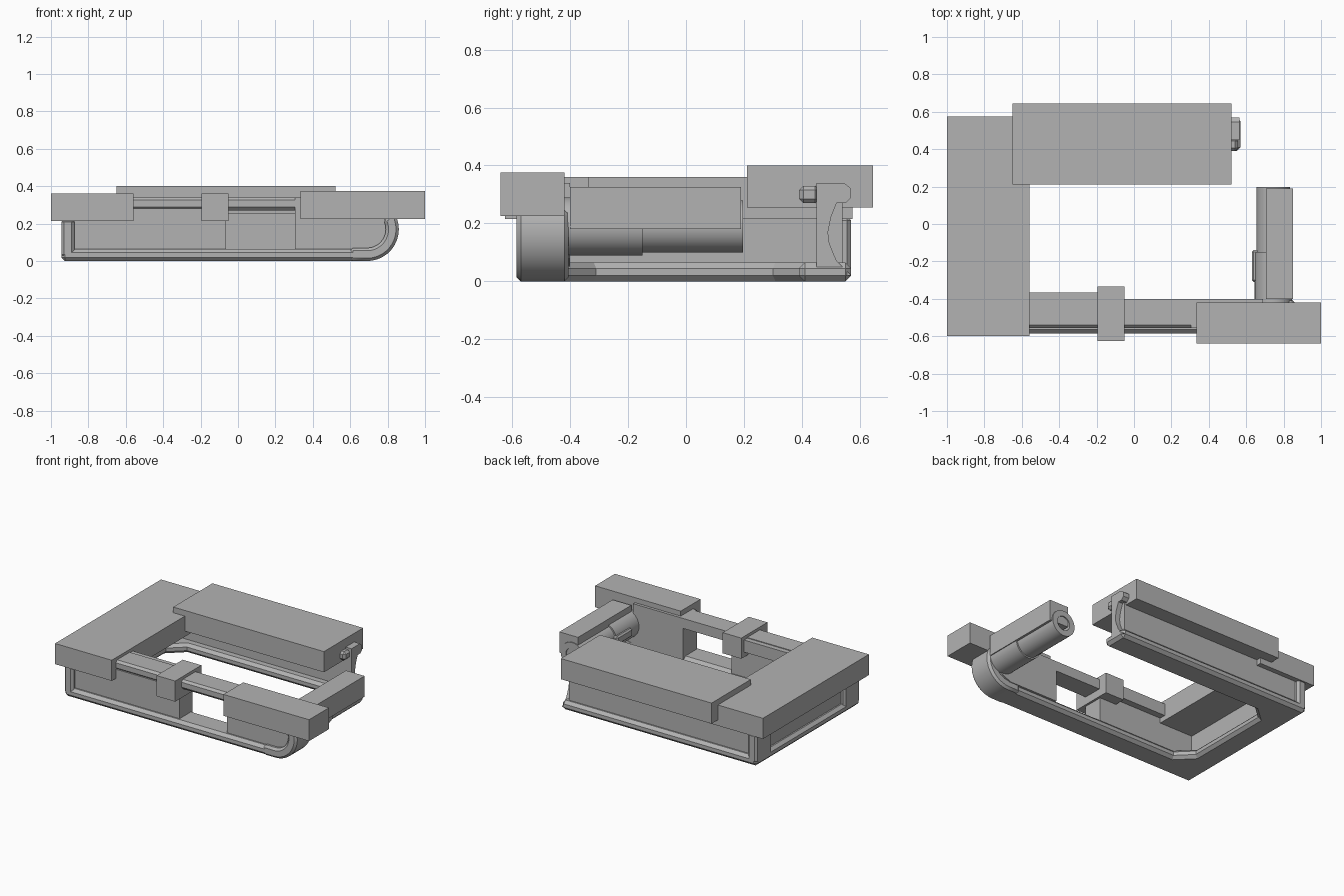
import bpy, bmesh, math
from mathutils import Vector

if "Cube" in bpy.data.objects:
    bpy.data.objects.remove(bpy.data.objects["Cube"])

grey = bpy.data.materials.new("plain_grey")
grey.diffuse_color = (0.45, 0.45, 0.45, 1)
grey.use_nodes = True
grey.node_tree.nodes["Principled BSDF"].inputs["Base Color"].default_value = grey.diffuse_color


def finish(bm, name, bevel=0.0, smooth=False):
    bmesh.ops.recalc_face_normals(bm, faces=bm.faces)
    me = bpy.data.meshes.new(name)
    bm.to_mesh(me)
    bm.free()
    me.materials.append(grey)
    ob = bpy.data.objects.new(name, me)
    bpy.context.collection.objects.link(ob)
    if bevel:
        m = ob.modifiers.new("edge", 'BEVEL')
        m.width = bevel
        m.segments = 1
        m.limit_method = 'ANGLE'
        m.angle_limit = math.radians(50)
    if smooth:
        bpy.context.view_layer.objects.active = ob
        ob.select_set(True)
        bpy.ops.object.shade_smooth_by_angle(angle=math.radians(35))
        ob.select_set(False)
    return ob


def prism(name, pts, axis, a, b, bevel=0.0, smooth=False):
    """Extrude a 2D outline along an axis from a to b."""
    place = {'x': lambda p, t: (t, p[0], p[1]),
             'y': lambda p, t: (p[0], t, p[1]),
             'z': lambda p, t: (p[0], p[1], t)}[axis]
    bm = bmesh.new()
    f = bm.faces.new([bm.verts.new(place(p, a)) for p in pts])
    ext = bmesh.ops.extrude_face_region(bm, geom=[f])
    shift = Vector(place((0, 0), b - a))
    bmesh.ops.translate(bm, vec=shift, verts=[v for v in ext["geom"] if isinstance(v, bmesh.types.BMVert)])
    return finish(bm, name, bevel, smooth)


def box(name, x, y, z, bevel=0.0):
    return prism(name, [(x[0], y[0]), (x[1], y[0]), (x[1], y[1]), (x[0], y[1])], 'z', z[0], z[1], bevel)


def circle(cx, cz, r, n=32):
    return [(cx + r * math.cos(2 * math.pi * i / n), cz + r * math.sin(2 * math.pi * i / n)) for i in range(n)]


# Slabs resting on the frame
box("left_slab", (-1, -0.56), (-0.6, 0.575), (0.215, 0.36))
box("back_slab", (-0.65, 0.52), (0.21, 0.645), (0.255, 0.40))
box("front_right_slab", (0.335, 1), (-0.64, -0.42), (0.225, 0.375))
box("slider_block", (-0.195, -0.05), (-0.625, -0.335), (0.215, 0.36))
box("right_arm_slab", (0.705, 0.85), (-0.4, 0.19), (0.18, 0.325))

# C-shaped lower flange with chamfered inner corners
prism("lower_flange", [(0.57, 0.57), (-0.945, 0.57), (-0.945, -0.585), (0.69, -0.585), (0.69, -0.41),
                       (-0.67, -0.41), (-0.77, -0.31), (-0.77, 0.3), (-0.67, 0.39), (0.57, 0.39)],
      'z', 0, 0.065, 0.02)

# Flange curling up at the right end of the front bar
outer = [(0.69 + 0.17 * math.sin(math.radians(t)), 0.17 - 0.17 * math.cos(math.radians(t)))
         for t in range(0, 121, 10)]
inner = [(0.69 + 0.10 * math.sin(math.radians(t)), 0.17 - 0.10 * math.cos(math.radians(t)))
         for t in range(120, -1, -10)]
prism("curled_flange", [(0.6, 0)] + outer + inner + [(0.6, 0.07)], 'y', -0.585, -0.405, 0.015, True)

# Corner posts of the outer rims
for name, y in (("front_post", (-0.585, -0.41)), ("back_post", (0.4, 0.57))):
    box(name, (-0.945, -0.875), y, (0.02, 0.225), 0.015)

# Recessed web panels, with an open window in the front one
box("front_left_panel", (-0.89, -0.065), (-0.555, -0.41), (0.05, 0.28))
box("front_right_panel", (0.305, 0.69), (-0.555, -0.4), (0.05, 0.34))
prism("front_end_panel", [(0.68, 0.05), (0.75, 0.08), (0.79, 0.13), (0.80, 0.18), (0.78, 0.23), (0.68, 0.23)],
      'y', -0.555, -0.4)
box("left_panel", (-0.915, -0.82), (-0.5, 0.5), (0.05, 0.23))
box("back_panel", (-0.89, 0.53), (0.45, 0.54), (0.05, 0.27))

# Top rail along the front bar
prism("front_rail", [(-0.535, 0.27), (-0.555, 0.29), (-0.555, 0.325), (-0.54, 0.34), (-0.40, 0.34), (-0.40, 0.27)],
      'x', -0.6, 0.4)
box("inner_rail_ledge", (-0.6, -0.195), (-0.41, -0.365), (0.25, 0.335))

# Hooked end cap of the back bar
prism("back_end_cap", [(0.45, 0.02), (0.57, 0.02), (0.52, 0.07), (0.495, 0.13), (0.49, 0.17), (0.5, 0.22),
                       (0.52, 0.27), (0.55, 0.27), (0.57, 0.29), (0.57, 0.32), (0.545, 0.34), (0.45, 0.34)],
      'x', 0.5, 0.565)
box("back_end_tab", (0.48, 0.555), (0.39, 0.46), (0.27, 0.33), 0.015)

# Round arm at the right: wide sleeve, slim tube with a hex socket
prism("arm_sleeve", circle(0.745, 0.19, 0.1), 'y', -0.42, -0.15, 0, True)
bm = bmesh.new()
rings = []
for r, y, n in ((0.09, -0.2, 30), (0.09, 0.197, 30), (0.05, 0.197, 30), (0.05, 0.13, 30)):
    rings.append([bm.verts.new((x, y, z)) for x, z in circle(0.745, 0.19, r, n)])
for a, b in zip(rings, rings[1:]):
    for i in range(30):
        j = (i + 1) % 30
        bm.faces.new((a[i], a[j], b[j], b[i]))
bm.faces.new(rings[0])
bm.faces.new(rings[-1])
finish(bm, "arm_tube", 0, True)
box("arm_key", (0.63, 0.68), (-0.31, -0.14), (0.16, 0.22), 0.01)
